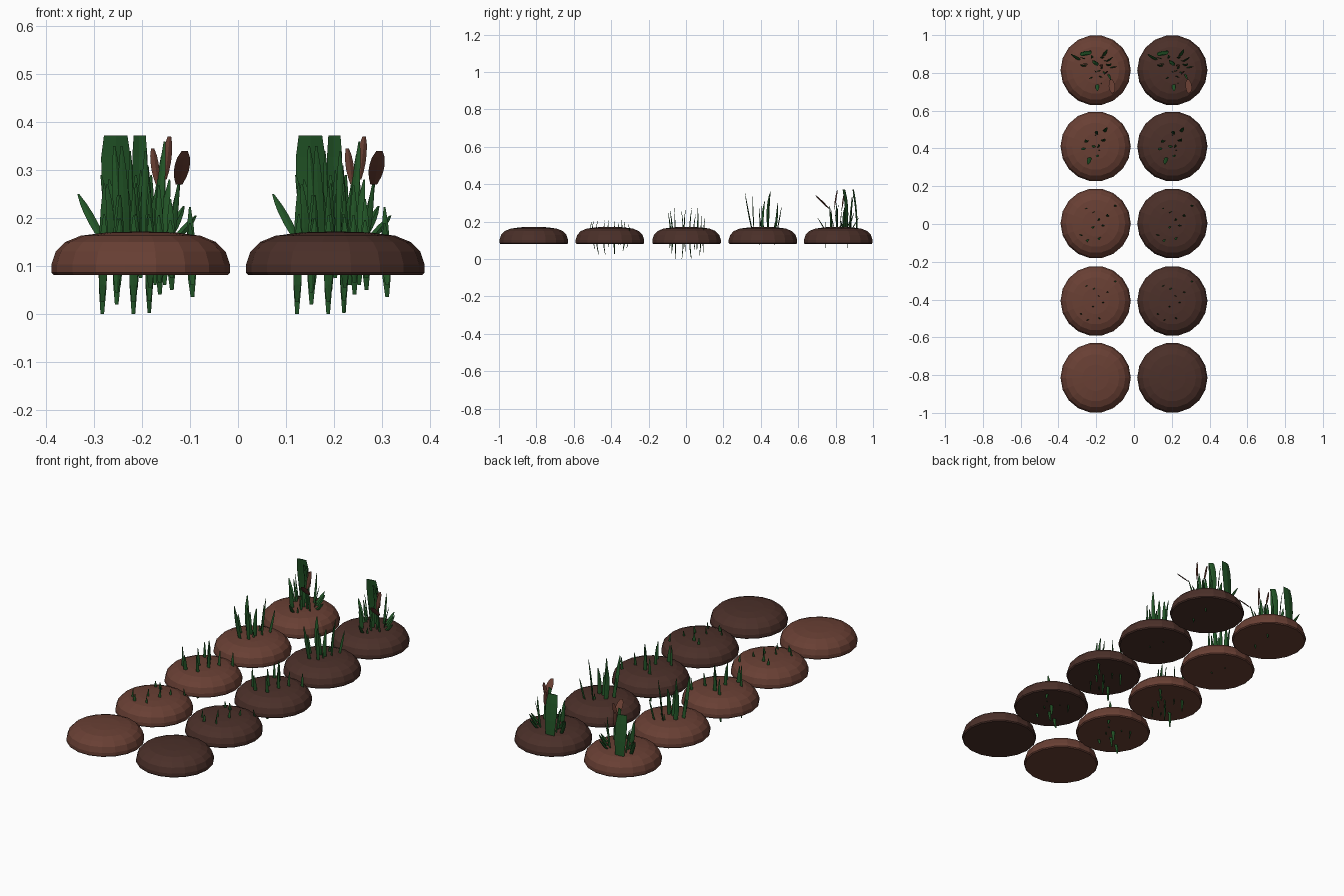
import bpy, bmesh, math, random
from mathutils import Vector

random.seed(4)

def material(name, c):
    m = bpy.data.materials.new(name)
    m.diffuse_color = (*c, 1)
    return m

GREEN = material("leaf_green", (0.016, 0.09, 0.02))
DRY = material("dry_soil", (0.14, 0.05, 0.034))
WET = material("wet_soil", (0.07, 0.029, 0.022))
BUD = material("bud_brown", (0.13, 0.045, 0.03))

def finish(name, bm, mats):
    bmesh.ops.recalc_face_normals(bm, faces=bm.faces)
    me = bpy.data.meshes.new(name)
    bm.to_mesh(me)
    bm.free()
    for m in mats:
        me.materials.append(m)
    ob = bpy.data.objects.new(name, me)
    bpy.context.collection.objects.link(ob)
    return ob

def mound(name, x, y, mat):
    # lathed low-poly soil mound
    prof = [(0.181, 0.081), (0.186, 0.086), (0.186, 0.103), (0.177, 0.130),
            (0.157, 0.150), (0.125, 0.163), (0.07, 0.170)]
    n = 18
    bm = bmesh.new()
    rings = [[bm.verts.new((x + r * math.cos(2 * math.pi * i / n),
                            y + r * math.sin(2 * math.pi * i / n), z))
              for i in range(n)] for r, z in prof]
    for a, b in zip(rings, rings[1:]):
        for i in range(n):
            bm.faces.new((a[i], a[(i + 1) % n], b[(i + 1) % n], b[i]))
    bm.faces.new(rings[0])
    top = bm.verts.new((x, y, 0.172))
    for i in range(n):
        bm.faces.new((rings[-1][i], rings[-1][(i + 1) % n], top))
    finish(name, bm, [mat])

def blade(bm, p0, p1, w, face=0.0, bow=(0, 0), shape=(0.4, 0.85, 1, 0.95, 0.7, 0.2), mi=0):
    # thin leaf with a diamond section, bowed sideways between p0 and p1
    p0, p1 = Vector(p0), Vector(p1)
    side = Vector((math.cos(face), math.sin(face), 0))
    nrm = Vector((-side.y, side.x, 0))
    rings = []
    for i, s in enumerate(shape):
        t = i / (len(shape) - 1)
        c = p0.lerp(p1, t) + Vector((*bow, 0)) * 4 * t * (1 - t)
        a, b = side * w * s / 2, nrm * min(0.15 * w, 0.004) * s
        rings.append([bm.verts.new(c + v) for v in (a, b, -a, -b)])
    faces = [bm.faces.new(rings[0]), bm.faces.new(rings[-1])]
    for a, b in zip(rings, rings[1:]):
        for i in range(4):
            faces.append(bm.faces.new((a[i], a[(i + 1) % 4], b[(i + 1) % 4], b[i])))
    for f in faces:
        f.material_index = mi

# root positions of the young blades, relative to the mound centre
ROOTS = [(-0.08, -0.06), (-0.015, -0.025), (0.018, 0.025), (-0.05, 0.07), (0.04, -0.005),
         (0.065, 0.045), (0.02, -0.08), (0.108, 0.09), (-0.01, 0.055), (-0.045, -0.09)]

def young(bm, x, y, low, high):
    for i, (dx, dy) in enumerate(ROOTS):
        zt = high - (0, 0.01, 0.0, 0.03, 0.005, 0.04, 0.02, 0.06, 0.0, 0.03)[i] * (high - 0.17) * 8
        zb = low + (0, 0, 0.002, 0.02, 0.04, 0.05, 0.03, 0.035, 0.05, 0.06)[i]
        blade(bm, (x + dx, y + dy, zb), (x + dx * 0.95, y + dy * 1.1, zt), 0.019,
              random.uniform(-0.5, 0.5), (0, random.uniform(-0.012, 0.012)))

# stage three: dx, dy, top, lean x, lean y, width
TALL = [(-0.03, -0.05, 0.35, -0.01, -0.045, 0.022), (0.01, -0.045, 0.34, 0.0, -0.01, 0.018),
        (0.03, 0.03, 0.36, 0.02, 0.01, 0.02), (-0.04, 0.035, 0.35, -0.015, 0.0, 0.024),
        (0.0, 0.06, 0.30, 0.01, 0.02, 0.02), (0.04, 0.07, 0.28, 0.02, 0.03, 0.018),
        (-0.06, 0.0, 0.27, -0.01, -0.02, 0.02), (0.015, 0.0, 0.31, 0.0, 0.01, 0.02),
        (-0.01, 0.015, 0.29, 0.0, -0.02, 0.02)]

def tall(bm, x, y):
    for dx, dy, zt, lx, ly, w in TALL:
        blade(bm, (x + dx, y + dy, 0.12), (x + dx + lx, y + dy + ly, zt), w,
              random.uniform(-0.7, 0.7), (0, random.uniform(-0.012, 0.012)))
    for dx, dy in ((0.02, -0.02), (0.0, 0.06)):
        blade(bm, (x + dx, y + dy, 0.075), (x + dx, y + dy, 0.2), 0.016)

WIDE = (0.75, 0.85, 0.95, 1, 1, 0.8)
PADDLE = (0.45, 0.8, 1, 1, 0.85, 0.4)

def mature(bm, x, y):
    # broad upright leaves
    blade(bm, (x - 0.05, y + 0.10, 0.15), (x - 0.052, y + 0.08, 0.372), 0.062, 0.15, (0, 0.005), WIDE)
    blade(bm, (x + 0.0, y + 0.04, 0.15), (x - 0.002, y + 0.03, 0.372), 0.036, -0.5, (0, 0.01), WIDE)
    # tall narrow leaves
    for dx, dy, zt, w in ((0.02, 0.0, 0.29, 0.018), (0.04, 0.06, 0.33, 0.016), (-0.06, 0.03, 0.28, 0.02),
                          (-0.02, 0.07, 0.34, 0.016), (0.075, 0.03, 0.28, 0.016), (-0.03, -0.04, 0.285, 0.02),
                          (0.03, -0.03, 0.26, 0.02), (-0.075, 0.06, 0.29, 0.016), (0.0, -0.01, 0.30, 0.016)):
        blade(bm, (x + dx * 0.7, y + dy, 0.13), (x + dx * 1.1, y + dy * 1.15, zt), w,
              random.uniform(-0.8, 0.8), (0, random.uniform(-0.01, 0.01)))
    # low outward leaves
    for dx, dy, zt in ((-0.13, 0.085, 0.25), (0.115, 0.02, 0.205), (0.09, 0.07, 0.225),
                       (-0.08, 0.03, 0.22), (0.01, -0.11, 0.22), (0.06, 0.11, 0.22)):
        blade(bm, (x + dx * 0.6, y + dy * 0.6, 0.15), (x + dx, y + dy, zt), 0.02, 0.2)
    # stems with brown buds
    for dx, dy, z0, tx, ty, z1, w in ((0.08, -0.05, 0.27, 0.092, -0.12, 0.34, 0.034),
                                      (0.05, -0.02, 0.28, 0.06, -0.005, 0.37, 0.02),
                                      (0.035, 0.02, 0.27, 0.025, 0.03, 0.345, 0.018)):
        blade(bm, (x + dx * 0.8, y + dy * 0.3, 0.14), (x + dx, y + dy, z0 + 0.01), 0.012)
        blade(bm, (x + dx, y + dy, z0), (x + tx, y + ty, z1), w, 0.4, (0, 0), PADDLE, 1)
    for dx, dy in ((0.03, -0.07), (0.05, 0.05)):
        blade(bm, (x + dx, y + dy, 0.06), (x + dx, y + dy, 0.2), 0.016)

# two columns (dry and wet soil), five growth stages from front to back
for side, x, mat in (("dry", -0.203, DRY), ("wet", 0.203, WET)):
    random.seed(4)
    for stage, y in enumerate((-0.814, -0.407, 0.003, 0.411, 0.814)):
        mound(f"{side}_soil_mound_{stage}", x, y, mat)
        if stage == 0:
            continue
        bm = bmesh.new()
        if stage == 1:
            young(bm, x, y, 0.025, 0.208)
        elif stage == 2:
            young(bm, x, y, 0.0, 0.272)
        elif stage == 3:
            tall(bm, x, y)
        else:
            mature(bm, x, y)
        finish(f"{side}_plant_{stage}", bm, [GREEN, BUD])
